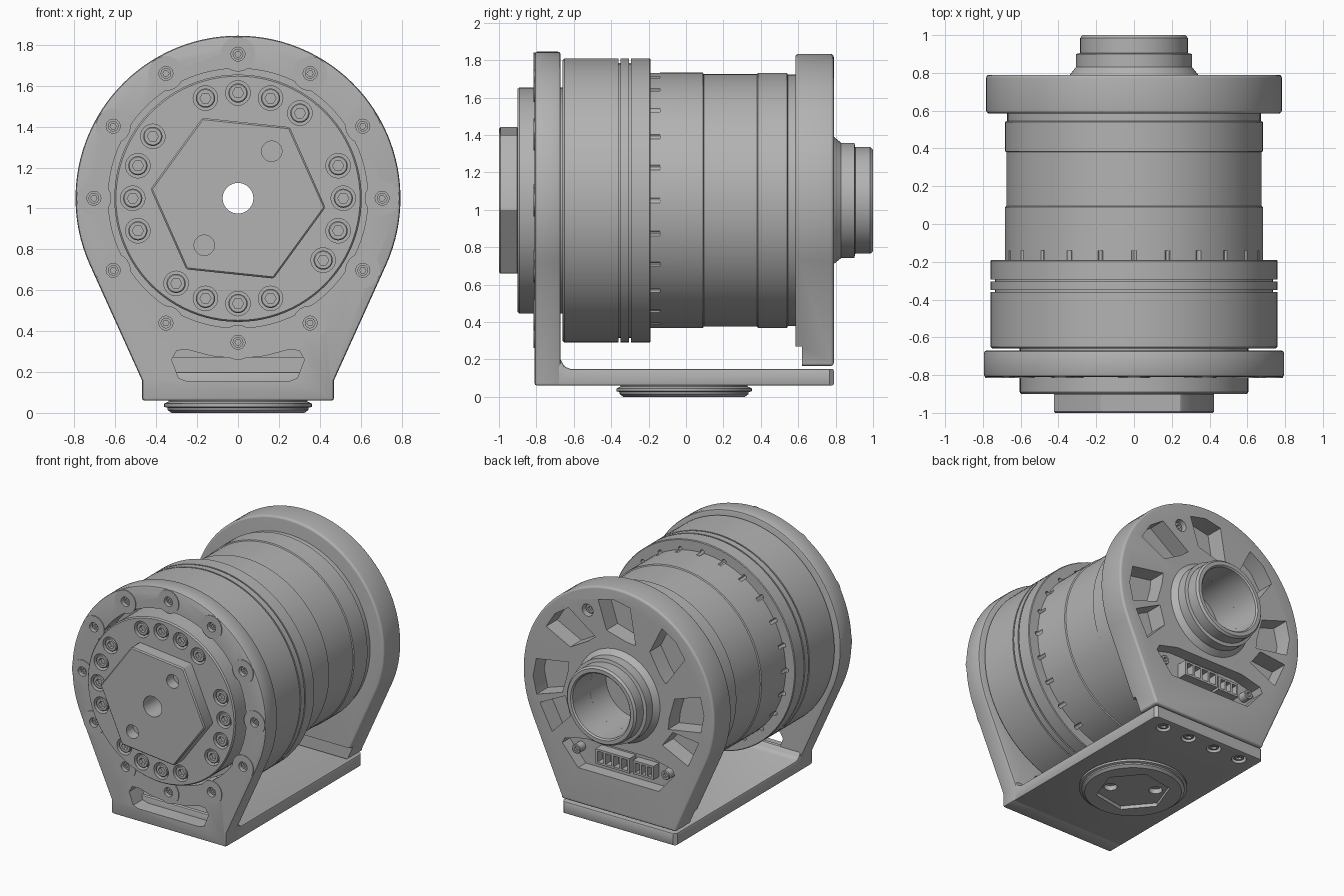
import bpy, bmesh
from math import sin, cos, pi, radians
from mathutils import Vector

if "Cube" in bpy.data.objects:
    bpy.data.objects.remove(bpy.data.objects["Cube"])

AXIS_Z = 1.05   # height of the drum axis
GREY = (0.45, 0.45, 0.45, 1)
metal = bpy.data.materials.new("machined_grey")
metal.diffuse_color = GREY
metal.use_nodes = True
metal.node_tree.nodes["Principled BSDF"].inputs["Base Color"].default_value = GREY

MAP = {"x": lambda u, v, t: (t, u, v),
       "y": lambda u, v, t: (u, t, v),
       "z": lambda u, v, t: (u, v, t)}


def polar(r, deg, cu=0, cv=AXIS_Z):
    return (cu + r * cos(radians(deg)), cv + r * sin(radians(deg)))


def ring(centre, r, n=24, turn=0):
    return [polar(r, turn + 360 * i / n, *centre) for i in range(n)]


def rect(u0, u1, v0, v1):
    return [(u0, v0), (u1, v0), (u1, v1), (u0, v1)]


def mirrored(half):
    """Close a right-hand outline by mirroring it in u."""
    return half + [(-u, v) for u, v in reversed(half) if u > 0]


def build(name, prisms, axis="y"):
    """One object made of prisms: (outline, start, end)."""
    bm = bmesh.new()
    for pts, a, b in prisms:
        lo, hi = [[bm.verts.new(MAP[axis](u, v, t)) for u, v in pts] for t in (a, b)]
        bm.faces.new(lo)
        bm.faces.new(hi)
        for i in range(len(pts)):
            j = (i + 1) % len(pts)
            bm.faces.new((lo[i], lo[j], hi[j], hi[i]))
    return link(name, bm)


def lathe(name, profile, axis="y", centre=(0, AXIS_Z), closed=True, n=96):
    """Revolve (radius, position) points around an axis."""
    bm = bmesh.new()
    rows = [[bm.verts.new(MAP[axis](*p, t)) for p in ring(centre, r, n)] for r, t in profile]
    pairs = list(zip(rows, rows[1:])) + ([(rows[-1], rows[0])] if closed else [])
    for a, b in pairs:
        for i in range(n):
            j = (i + 1) % n
            bm.faces.new((a[i], a[j], b[j], b[i]))
    bmesh.ops.remove_doubles(bm, verts=bm.verts, dist=1e-5)
    return link(name, bm)


def link(name, bm):
    bmesh.ops.recalc_face_normals(bm, faces=bm.faces)
    mesh = bpy.data.meshes.new(name)
    bm.to_mesh(mesh)
    bm.free()
    mesh.materials.append(metal)
    ob = bpy.data.objects.new(name, mesh)
    bpy.context.collection.objects.link(ob)
    return ob


def finish(ob, bevel=0, segments=2, cuts=()):
    """Bevel the edges, subtract the cutters, bake and smooth."""
    if bevel:
        m = ob.modifiers.new("bevel", "BEVEL")
        m.width, m.segments, m.limit_method = bevel, segments, "ANGLE"
        m.angle_limit = radians(30)
    for c in cuts:
        m = ob.modifiers.new("cut", "BOOLEAN")
        m.operation, m.object, m.solver = "DIFFERENCE", c, "EXACT"
        c.hide_render = True
    bpy.context.view_layer.update()
    baked = bpy.data.meshes.new_from_object(ob.evaluated_get(bpy.context.evaluated_depsgraph_get()))
    ob.modifiers.clear()
    ob.data = baked
    for c in cuts:
        bpy.data.objects.remove(c)
    bpy.ops.object.select_all(action="DESELECT")
    ob.select_set(True)
    bpy.context.view_layer.objects.active = ob
    bpy.ops.object.shade_smooth_by_angle(angle=radians(30))


def bracket_outline(r, foot, bottom):
    """Round top with straight flanks running down to a narrow foot."""
    arc = [polar(r, -24 + 114 * i / 36) for i in range(37)]
    arc[-1] = (0, AXIS_Z + r)
    return mirrored([(foot, bottom), (foot, 0.16 if bottom < 0.16 else bottom + 0.02)] + arc)


# Motor drum with grooves, seams and a ring of small screw notches
drum = lathe("drum", [
    (.075, -.66), (.75, -.66), (.76, -.65), (.76, -.36), (.735, -.36), (.735, -.35),
    (.76, -.35), (.76, -.305), (.735, -.305), (.735, -.295), (.76, -.295), (.76, -.195),
    (.755, -.19), (.683, -.19), (.683, .09), (.675, .095), (.675, .38), (.682, .385),
    (.682, .54), (.672, .545), (.672, .6), (.075, .6)])
finish(drum, cuts=[build("notch_cutter", [
    (ring(polar(.69, 15 * i), .016, 12), -.24, -.14) for i in range(24)])])

# Output flange with recessed socket bolts
bolts = [polar(.515, 18 * i) for i in range(20) if i not in (2, 7, 12, 17)]
flange = lathe("output_flange", [(.075, -.65), (.605, -.65), (.605, -.89), (.597, -.9), (.075, -.9)])
finish(flange, cuts=[build("bolt_bores", [(ring(c, .06), -.95, -.84) for c in bolts])])
heads = build("flange_bolts", [(ring(c, .047), -.893, -.835) for c in bolts])
finish(heads, .005, 1, [build("socket_cutter", [(ring(c, .027, 6), -.95, -.865) for c in bolts])])

# Hexagonal output boss with a bore and two dowel holes
hex_boss = build("hex_boss", [(ring((0, AXIS_Z), .43, 6, -6), -1, -.895)])
finish(hex_boss, .008, 1, [build("boss_bores", [
    (ring((0, AXIS_Z), .075, 48), -1.1, -.8),
    (ring((.165, 1.28), .05), -1.1, -.92), (ring((-.165, .82), .05), -1.1, -.92)])])

# Front bracket plate: round opening, foot slot and screw holes
screws = [polar(.705, 30 * i) for i in range(12)]
slot = mirrored([(.25, .155), (.29, .17), (.325, .26), (.3, .305), (.25, .31), (.13, .278), (0, .265)])
plate = build("front_plate", [(bracket_outline(.795, .47, .06), -.81, -.67)])
finish(plate, .014, 2, [
    build("opening", [(ring((0, AXIS_Z), .635, 96), -.9, -.6), (slot, -.9, -.6)]),
    build("screw_bores", [(ring(c, .034), -.9, -.77) for c in screws])])
washers = build("screw_pads", [(ring(c, .085, 32), -.815, -.74) for c in screws])
finish(washers, cuts=[build("pad_bores", [(ring(c, .034), -.9, -.775) for c in screws])])
rims = build("screw_heads", [(ring(c, .026), -.795, -.76) for c in screws])
finish(rims, cuts=[build("head_sockets", [(ring(c, .015, 6), -.9, -.778) for c in screws])])

# Base plate with inner fillet, clipped rear corners and underside bolt bores
base = build("base_plate", [([(-.7, .06), (.79, .06), (.79, .15), (-.62, .15), (-.65, .162),
                              (-.67, .2), (-.7, .2)], -.468, .468)], "x")
feet = [(x, .7) for x in (-.33, -.11, .11, .33)]
corners = [[(s * .42, .82), (s * .5, .82), (s * .5, .73)] for s in (-1, 1)]
finish(base, .01, 2, [
    build("corner_cutter", [(c, 0, .3) for c in corners], "z"),
    build("foot_bores", [(ring(c, .05), -.1, .1) for c in feet], "z")])
foot_bolts = build("foot_bolts", [(ring(c, .036), .068, .11) for c in feet], "z")
finish(foot_bolts, .004, 1, [build("foot_sockets", [(ring(c, .02, 6), 0, .085) for c in feet], "z")])

# Round mounting boss under the base with a hexagonal pocket
boss = lathe("mounting_boss", [(0, 0), (.325, 0), (.345, .015), (.345, .025), (.362, .03),
                               (.362, .045), (.34, .055), (.34, .07), (0, .07)],
             "z", (0, -.01), closed=False)
finish(boss, cuts=[
    build("hex_pocket", [(ring((0, -.01), .25, 6, 10), -.1, .025)], "z"),
    build("dowel_bores", [(ring((s * .13, -.01 - s * .08), .045), -.1, .06) for s in (-1, 1)], "z")])

# Rear cap: swirled vents, connector pocket, stepped foot and centre bore
cap = build("rear_cap", [(bracket_outline(.783, .47, .165), .585, .79)])
vents = []
for k in range(7):
    mid = -45 + 45 * k
    pts = [(.69, -14), (.7, -3), (.68, 8), (.43, 19), (.42, 8), (.47, -12)]
    vents.append(([polar(r, mid + a) for r, a in pts], .66, .9))
vents = [v for i, v in enumerate(vents) if i not in (0, 6)]
vents += [([polar(r, a) for r, a in ((.68, s - 12), (.68, s + 6), (.45, s + 10), (.47, s - 8))], .66, .9)
          for s in (-25, 207)]
pocket = [(.33, .43), (.46, .58), (.44, .62), (.28, .66), (-.28, .66), (-.44, .62), (-.46, .58), (-.33, .43)]
fixings = [polar(.62, a) for a in (66, -54, -126)]
finish(cap, .035, 4, [
    build("foot_step", [(rect(-1, 1, 0, .27), .4, .62)]),
    build("vent_cutter", vents),
    build("pocket_cutter", [(pocket, .7, .9)]),
    build("bore_cutter", [(ring((0, AXIS_Z), .235, 64), .4, .9)]),
    build("fixing_bores", [(ring(fixings[0], .045), .74, .9)])])
fix_heads = build("rear_screws", [(ring(c, .034), .69, .765) for c in fixings])
finish(fix_heads, .004, 1, [build("rear_sockets", [(ring(c, .018, 6), .745, .9) for c in fixings])])

# Hollow rear hub
hub = lathe("rear_hub", [(.235, .72), (.34, .72), (.34, .79), (.308, .83), (.308, .9), (.285, .905),
                         (.285, .985), (.272, 1), (.245, 1), (.235, .99)])
finish(hub)

# Two cable sockets in the rear pocket
sockets = build("cable_sockets", [(rect(-.08, .2, .49, .6), .69, .775), (rect(-.27, -.1, .49, .59), .69, .765)])
cells = [rect(-.065 + .066 * i, -.015 + .066 * i, .505, .585) for i in range(4)]
cells += [rect(-.255 + .05 * i, -.22 + .05 * i, .505, .575) for i in range(3)]
finish(sockets, cuts=[build("cell_cutter", [(c, .715, .9) for c in cells])])
